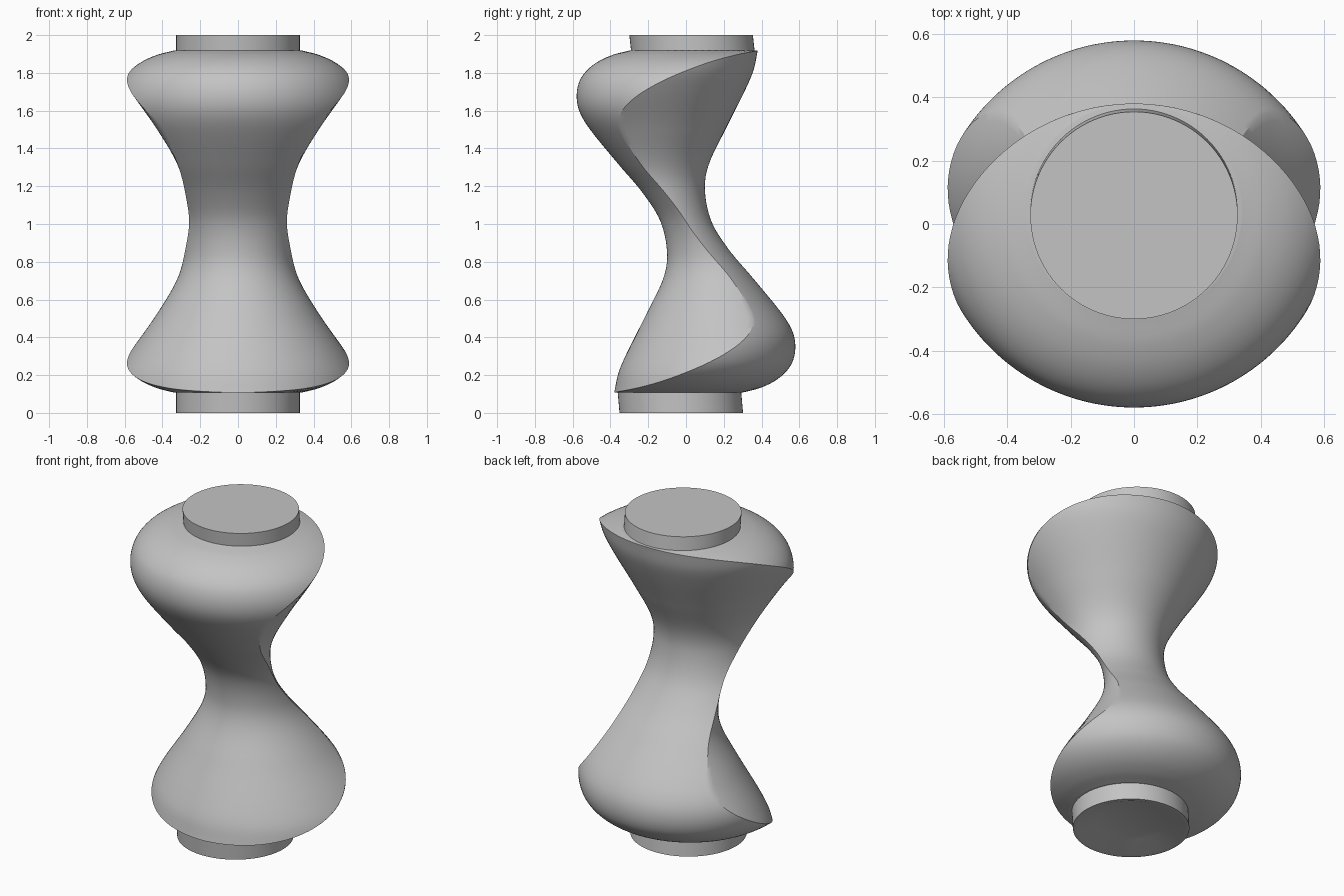
import bpy, bmesh, math

cube = bpy.data.objects.get("Cube")
if cube:
    bpy.data.objects.remove(cube, do_unlink=True)

grey = bpy.data.materials.new("plain grey")
grey.use_nodes = True
grey.diffuse_color = (0.55, 0.55, 0.55, 1)
grey.node_tree.nodes["Principled BSDF"].inputs["Base Color"].default_value = (0.55, 0.55, 0.55, 1)

MID, HALF, ARC = 1.013, 0.905, 56

# front shell: height from the waist, y of its front line, y of its circle centre
SHELL = [(-0.905, -0.38, 0.28), (-0.8, -0.357, 0.277), (-0.7, -0.315, 0.262),
         (-0.49, -0.21, 0.22), (-0.3, -0.12, 0.2), (-0.17, -0.1, 0.19),
         (0, -0.135, 0.18), (0.15, -0.228, 0.16), (0.3, -0.355, 0.13),
         (0.49, -0.51, 0.09), (0.58, -0.563, 0.07), (0.66, -0.579, 0.06),
         (0.74, -0.565, 0.05), (0.8, -0.525, 0.045), (0.85, -0.46, 0.042),
         (0.885, -0.38, 0.04), (0.905, -0.30, 0.04)]


def slope(i, k):
    a, b = SHELL[max(i - 1, 0)], SHELL[min(i + 1, len(SHELL) - 1)]
    return (b[k] - a[k]) / (b[0] - a[0])


def shell(t):
    """Circle centre and radius of the front shell, by smooth interpolation."""
    i = 0
    while i < len(SHELL) - 2 and t > SHELL[i + 1][0]:
        i += 1
    p, q = SHELL[i], SHELL[i + 1]
    h = q[0] - p[0]
    u = min(max((t - p[0]) / h, 0), 1)
    front, centre = [
        (1 + 2 * u) * (1 - u) ** 2 * p[k] + u * (1 - u) ** 2 * h * slope(i, k)
        + u * u * (3 - 2 * u) * q[k] + u * u * (u - 1) * h * slope(i + 1, k)
        for k in (1, 2)]
    return centre, centre - front


def lens(t):
    """Slice shared by the front shell and the back shell, which is the front one turned over."""
    cf, rf = shell(t)
    cb, rb = shell(-t)
    cb = -cb
    y = (rf * rf - rb * rb - cf * cf + cb * cb) / (2 * (cb - cf))
    y = max(min(y, cf + rf), cb - rb)
    x = math.sqrt(max(0, rf * rf - (y - cf) ** 2))
    a, b = math.atan2(x, cf - y), math.atan2(x, y - cb)
    pts = []
    for j in range(ARC):
        w = a * (2 * j / ARC - 1)
        pts.append((rf * math.sin(w), cf - rf * math.cos(w), MID + t))
    for j in range(ARC):
        w = b * (1 - 2 * j / ARC)
        pts.append((rb * math.sin(w), cb + rb * math.cos(w), MID + t))
    return pts


def circle(r, y, z, n=96):
    return [(r * math.cos(2 * math.pi * i / n), y + r * math.sin(2 * math.pi * i / n), z)
            for i in range(n)]


def loft(name, rings):
    bm = bmesh.new()
    rows = [[bm.verts.new(p) for p in ring] for ring in rings]
    n = len(rows[0])
    for lo, hi in zip(rows, rows[1:]):
        for i in range(n):
            j = (i + 1) % n
            bm.faces.new((lo[i], lo[j], hi[j], hi[i]))
    bm.faces.new(rows[0][::-1])
    bm.faces.new(rows[-1])
    bmesh.ops.remove_doubles(bm, verts=bm.verts, dist=1e-5)
    bmesh.ops.recalc_face_normals(bm, faces=bm.faces)
    mesh = bpy.data.meshes.new(name)
    bm.to_mesh(mesh)
    bm.free()
    mesh.materials.append(grey)
    obj = bpy.data.objects.new(name, mesh)
    bpy.context.collection.objects.link(obj)
    bpy.ops.object.select_all(action='DESELECT')
    bpy.context.view_layer.objects.active = obj
    obj.select_set(True)
    bpy.ops.object.shade_smooth_by_angle(angle=math.radians(30))
    return obj


# twisted body, with slices packed closer toward both ends
STEPS = 120
loft("body", [lens(-HALF * math.cos(math.pi * i / STEPS)) for i in range(STEPS + 1)])

# slightly leaning end collars; the lower one has a dished underside
loft("top_collar", [circle(0.327, 0.038, 1.9), circle(0.327, 0.027, 2)])
loft("bottom_collar", [circle(0.2, -0.025, 0.04), circle(0.305, -0.025, 0),
                       circle(0.327, -0.025, 0), circle(0.327, -0.036, 0.125)])
